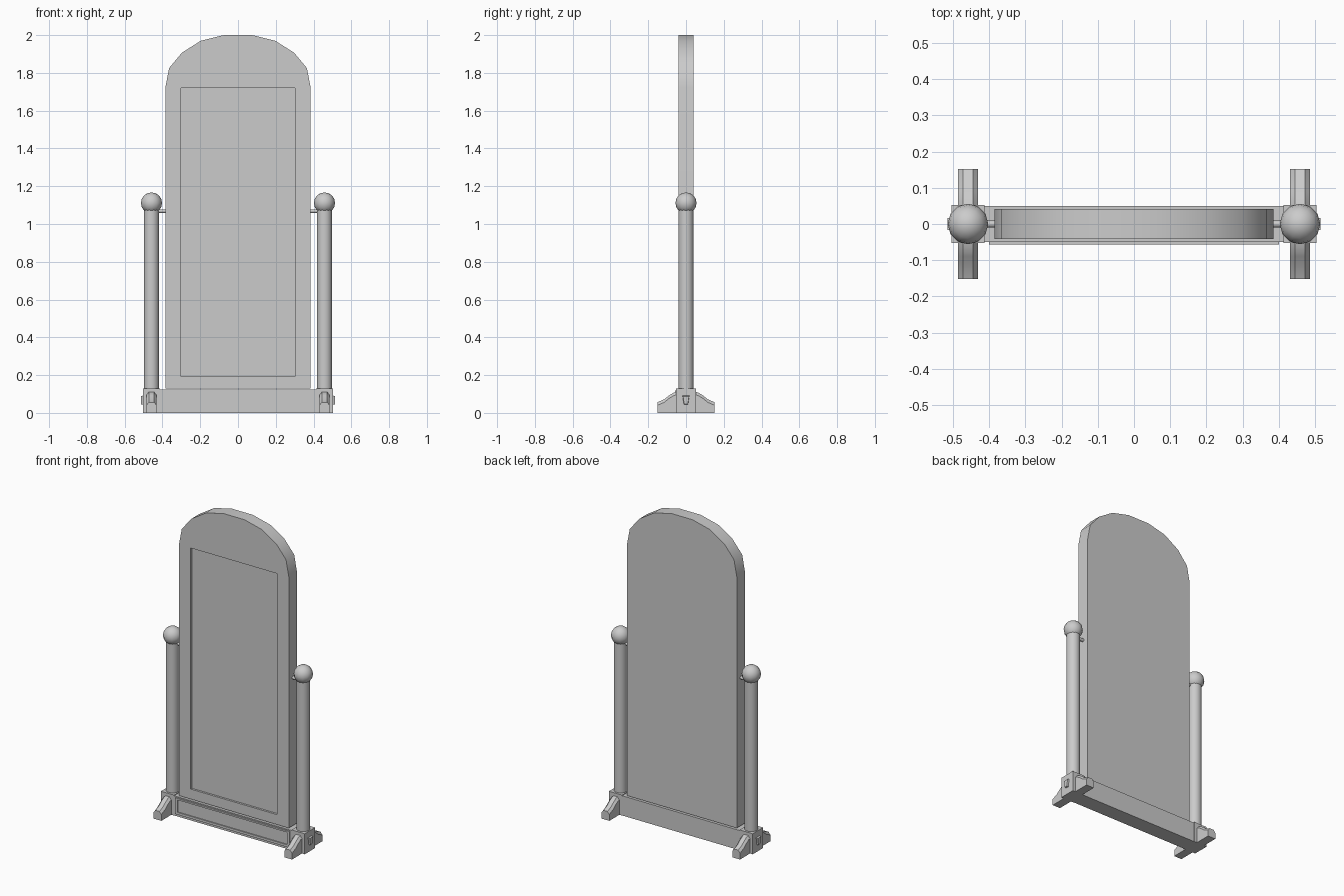
import bpy, bmesh, math

if "Cube" in bpy.data.objects:
    bpy.data.objects.remove(bpy.data.objects["Cube"])


def finish(name, bm, smooth=None):
    bmesh.ops.recalc_face_normals(bm, faces=bm.faces[:])
    me = bpy.data.meshes.new(name)
    bm.to_mesh(me)
    bm.free()
    ob = bpy.data.objects.new(name, me)
    bpy.context.collection.objects.link(ob)
    if smooth:
        bpy.ops.object.select_all(action='DESELECT')
        ob.select_set(True)
        bpy.context.view_layer.objects.active = ob
        bpy.ops.object.shade_smooth_by_angle(angle=math.radians(smooth))
    return ob


def loft(name, loops, smooth=None):
    """Closed solid through matching point loops."""
    bm = bmesh.new()
    rings = [[bm.verts.new(p) for p in loop] for loop in loops]
    n = len(rings[0])
    for a, b in zip(rings, rings[1:]):
        for i in range(n):
            j = (i + 1) % n
            bm.faces.new((a[i], a[j], b[j], b[i]))
    bm.faces.new(rings[0])
    bm.faces.new(rings[-1])
    return finish(name, bm, smooth)


def box(name, x0, x1, y0, y1, z0, z1):
    return loft(name, [[(x0, y0, z), (x1, y0, z), (x1, y1, z), (x0, y1, z)]
                       for z in (z0, z1)])


def recess(ob, *bounds):
    """Cut a rectangular recess into an object."""
    cutter = box("recess_cutter", *bounds)
    cutter.hide_render = True
    mod = ob.modifiers.new("recess", 'BOOLEAN')
    mod.operation, mod.solver, mod.object = 'DIFFERENCE', 'EXACT', cutter
    bpy.context.view_layer.objects.active = ob
    bpy.ops.object.modifier_apply(modifier=mod.name)
    bpy.data.objects.remove(cutter)


def circle(r, n, f):
    return [f(r * math.cos(2 * math.pi * i / n), r * math.sin(2 * math.pi * i / n))
            for i in range(n)]


# Arched mirror frame with sunken glass
half = [(0.385, 0.13), (0.385, 1.72), (0.365, 1.825), (0.297, 1.907), (0.197, 1.97), (0.075, 2.0)]
outline = half + [(-x, z) for x, z in reversed(half)]
mirror = loft("mirror_frame", [[(x, y, z) for x, z in outline] for y in (-0.041, 0.041)], 40)
recess(mirror, -0.303, 0.303, -0.1, -0.028, 0.193, 1.72)

# Base beam with framed front panel
box("base_beam", -0.43, 0.43, -0.05, 0.05, 0.0, 0.125)
panel = box("base_front_panel", -0.40, 0.40, -0.057, -0.04, 0.015, 0.118)
recess(panel, -0.385, 0.385, -0.1, -0.0503, 0.03, 0.108)

# Foot profile (distance from centre, top height)
foot_top = [(0.04, 0.113), (0.065, 0.108), (0.09, 0.092), (0.115, 0.072), (0.152, 0.056)]

for s, side in ((-1, "left"), (1, "right")):
    cx = s * 0.458

    # Corner block
    box(side + "_corner_block", cx - 0.046, cx + 0.046, -0.052, 0.052, 0.0, 0.13)

    # Chamfered feet, front and back
    for d, end in ((-1, "front"), (1, "back")):
        loops = [[(cx - 0.027, d * y, 0), (cx - 0.027, d * y, z - 0.016),
                  (cx - 0.014, d * y, z), (cx + 0.014, d * y, z),
                  (cx + 0.027, d * y, z - 0.016), (cx + 0.027, d * y, 0)]
                 for y, z in foot_top]
        loft(f"{side}_{end}_foot", loops, 30)

    # Tapered side peg
    loft(side + "_side_peg",
         [[(s * x, -t, z1), (s * x, t, z1), (s * x, b, z0), (s * x, -b, z0)]
          for x, t, b, z0, z1 in ((0.49, 0.021, 0.013, 0.040, 0.096),
                                  (0.514, 0.016, 0.009, 0.046, 0.088))])

    # Round post
    loft(side + "_post", [circle(0.040, 16, lambda a, b: (cx + a, b, z))
                          for z in (0.125, 1.09)], 40)

    # Ball finial
    bm = bmesh.new()
    bmesh.ops.create_uvsphere(bm, u_segments=12, v_segments=8, radius=0.056)
    bmesh.ops.translate(bm, verts=bm.verts[:], vec=(cx, 0, 1.111))
    finish(side + "_finial", bm, 60)

    # Pivot pin
    loft(side + "_pivot_pin", [circle(0.010, 8, lambda a, b: (s * x, a, 1.068 + b))
                               for x in (0.37, 0.44)], 50)
